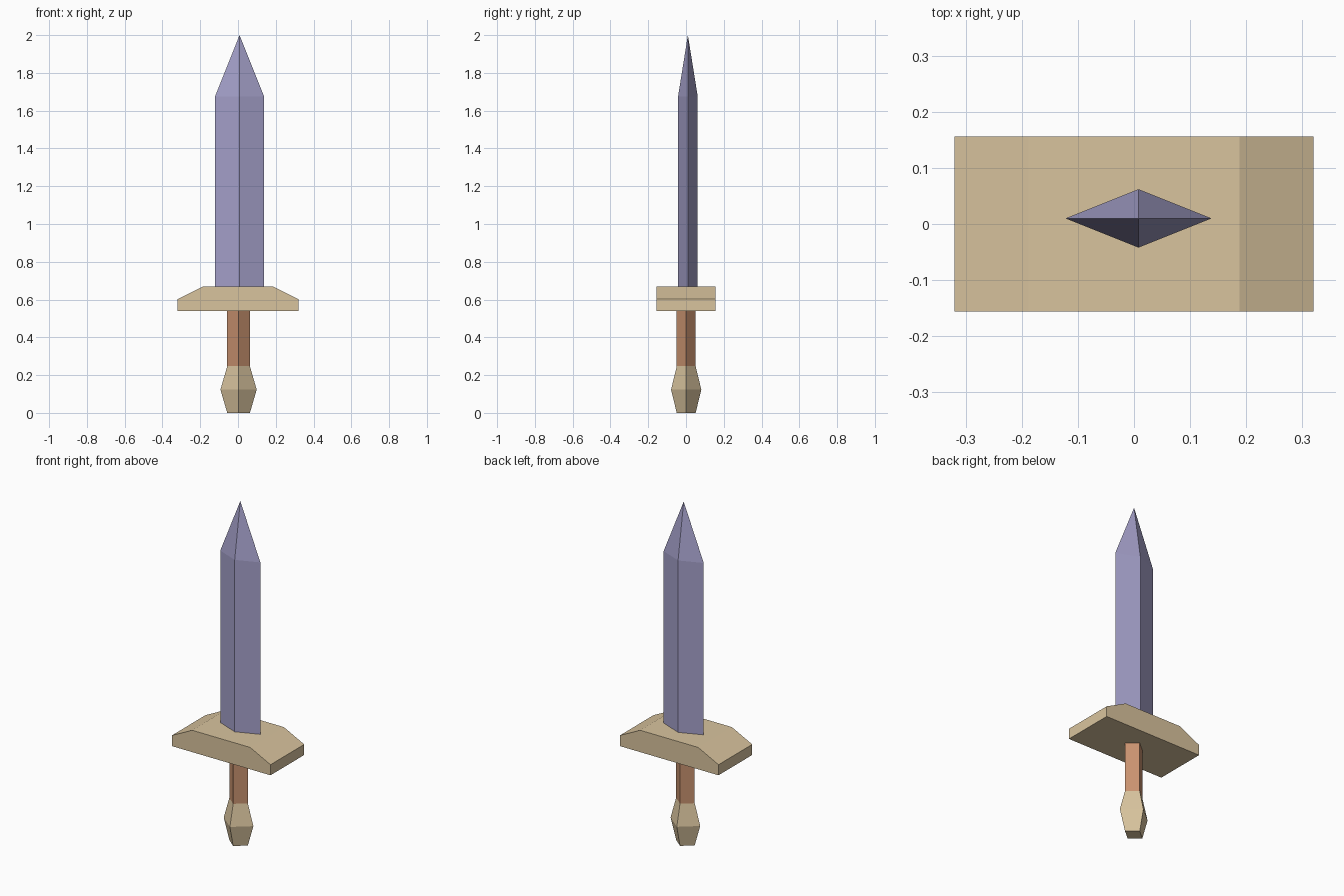
import bpy
import bmesh

cube = bpy.data.objects.get("Cube")
if cube:
    bpy.data.objects.remove(cube, do_unlink=True)


def to_linear(c):
    c /= 255
    return c / 12.92 if c <= 0.04045 else ((c + 0.055) / 1.055) ** 2.4


def material(name, *rgb):
    colour = [to_linear(c) for c in rgb] + [1]
    mat = bpy.data.materials.new(name)
    mat.use_nodes = True
    mat.diffuse_color = colour
    mat.node_tree.nodes["Principled BSDF"].inputs["Base Color"].default_value = colour
    return mat


def finish(name, bm, mat):
    bmesh.ops.recalc_face_normals(bm, faces=bm.faces[:])
    mesh = bpy.data.meshes.new(name)
    bm.to_mesh(mesh)
    bm.free()
    mesh.materials.append(mat)
    obj = bpy.data.objects.new(name, mesh)
    bpy.context.collection.objects.link(obj)
    return obj


def diamond_stack(name, mat, centre, levels, tip=None):
    """Loft diamond sections (z, half width, half depth), with an optional point."""
    bm = bmesh.new()
    cx, cy = centre
    rings = []
    for z, w, d in levels:
        corners = [(w, 0), (0, d), (-w, 0), (0, -d)]
        rings.append([bm.verts.new((cx + x, cy + y, z)) for x, y in corners])
    for low, high in zip(rings, rings[1:]):
        for i in range(4):
            j = (i + 1) % 4
            bm.faces.new((low[i], low[j], high[j], high[i]))
    bm.faces.new(rings[0][::-1])
    if tip is None:
        bm.faces.new(rings[-1])
    else:
        point = bm.verts.new((cx, cy, tip))
        for i in range(4):
            bm.faces.new((rings[-1][i], rings[-1][(i + 1) % 4], point))
    return finish(name, bm, mat)


def extruded_profile(name, mat, profile, half_depth):
    """Extrude an x-z outline along y."""
    bm = bmesh.new()
    face = bm.faces.new([bm.verts.new((x, -half_depth, z)) for x, z in profile])
    result = bmesh.ops.extrude_face_region(bm, geom=[face])
    moved = [v for v in result["geom"] if isinstance(v, bmesh.types.BMVert)]
    bmesh.ops.translate(bm, verts=moved, vec=(0, 2 * half_depth, 0))
    return finish(name, bm, mat)


steel = material("violet steel", 163, 159, 200)
brass = material("pale brass", 217, 196, 158)
leather = material("brown leather", 202, 147, 112)

# Blade with a central ridge and a pointed end
diamond_stack("blade", steel, (0.008, 0.01),
              [(0.66, 0.13, 0.052), (1.675, 0.13, 0.052)], tip=2.0)

# Crossguard with sloping shoulders
half = [(0.32, 0.54), (0.32, 0.602), (0.188, 0.668)]
extruded_profile("crossguard", brass,
                 half + [(-x, z) for x, z in reversed(half)], 0.156)

# Grip
diamond_stack("grip", leather, (0.003, 0.001),
              [(0.245, 0.06, 0.05), (0.545, 0.06, 0.05)])

# Faceted pommel
diamond_stack("pommel", brass, (0.003, 0.001),
              [(0, 0.06, 0.05), (0.123, 0.096, 0.08), (0.247, 0.06, 0.05)])
